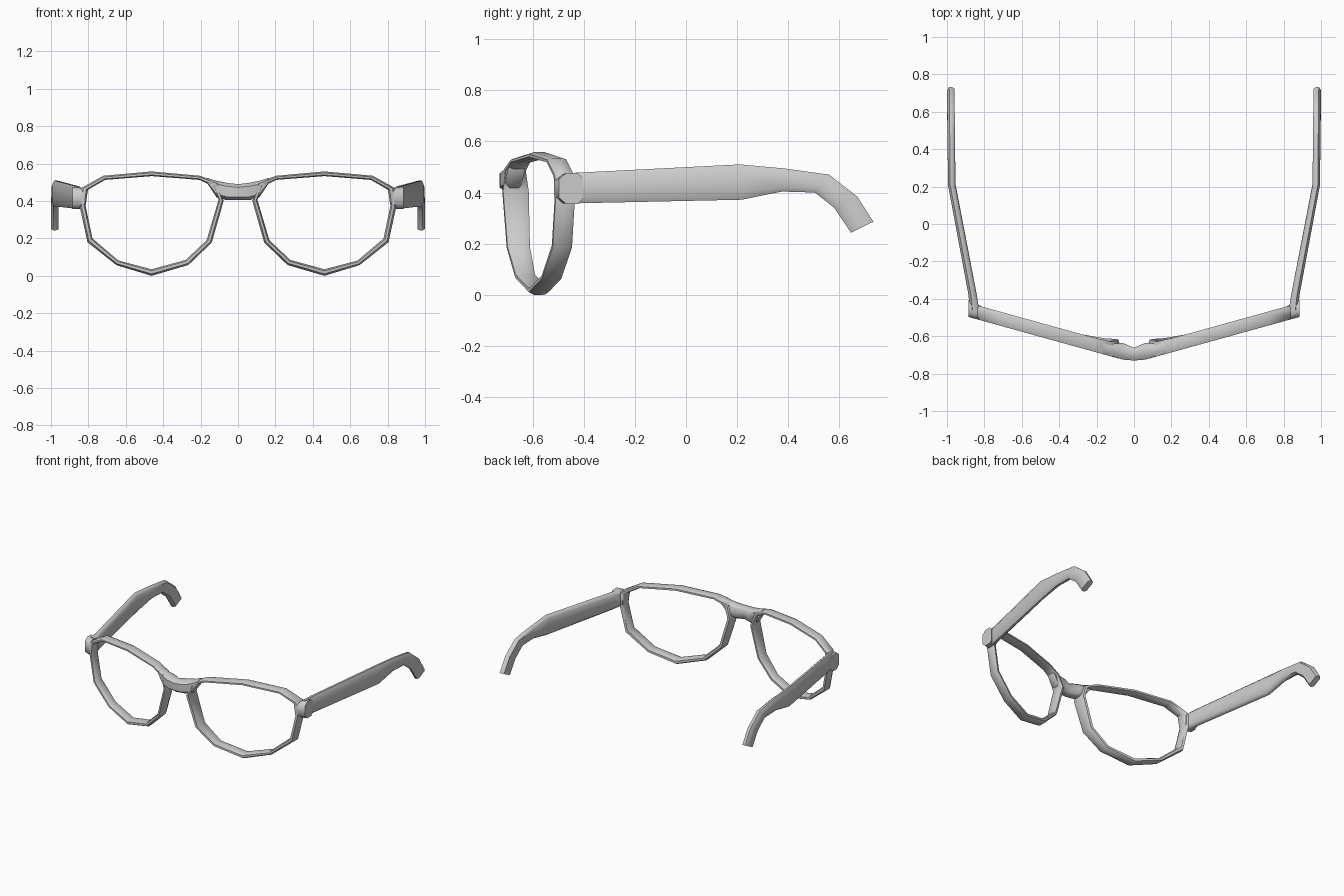
import bpy, bmesh

if "Cube" in bpy.data.objects:
    bpy.data.objects.remove(bpy.data.objects["Cube"])

FRONT, SLOPE, DEPTH = -0.742, 0.277, 0.075


def front_y(x):
    """Front surface of the swept-back lens plane."""
    return FRONT + SLOPE * abs(x)


def loft(name, rings, closed=False, mirror=True):
    """Skin a list of equal-length rings into one mesh."""
    bm = bmesh.new()
    vs = [[bm.verts.new(p) for p in r] for r in rings]
    n, m = len(rings), len(rings[0])
    for i in range(n if closed else n - 1):
        a, b = vs[i], vs[(i + 1) % n]
        for j in range(m):
            k = (j + 1) % m
            bm.faces.new((a[j], a[k], b[k], b[j]))
    if not closed:
        bm.faces.new(vs[0])
        bm.faces.new(vs[-1])
    bmesh.ops.recalc_face_normals(bm, faces=bm.faces[:])
    me = bpy.data.meshes.new(name)
    bm.to_mesh(me)
    bm.free()
    ob = bpy.data.objects.new(name, me)
    bpy.context.collection.objects.link(ob)
    bpy.ops.object.select_all(action='DESELECT')
    ob.select_set(True)
    bpy.context.view_layer.objects.active = ob
    bpy.ops.object.shade_smooth_by_angle(angle=0.85)
    if mirror:
        ob.modifiers.new("Mirror", 'MIRROR').use_mirror_merge = False
    return ob


# Lens rim: outer x, z, inner x, z, extra depth at the nose
outline = [
    (.462, .558, .462, .533, 0), (.72, .535, .71, .513, 0),
    (.837, .470, .802, .460, 0), (.847, .374, .815, .374, 0),
    (.805, .180, .778, .200, 0), (.650, .057, .640, .082, 0),
    (.462, .000, .462, .035, 0), (.265, .058, .280, .085, 0),
    (.140, .178, .168, .190, .012), (.077, .400, .104, .406, .025),
    (.105, .500, .136, .480, .005), (.206, .535, .206, .513, 0)]
# Rim section: share of the way inward, share of the depth
section = [(.3, 0), (.75, 0), (1, .25), (1, .8), (.75, 1), (.25, 1), (0, .8), (0, .25)]
rings = []
for ox, oz, ix, iz, extra in outline:
    ring = []
    for s, d in section:
        x = ox + (ix - ox) * s
        ring.append((x, front_y(x) + d * (DEPTH + extra), oz + (iz - oz) * s))
    rings.append(ring)
loft("lens_rim", rings, closed=True)


def block_ring(x, y0, y1, top, bottom):
    """Chamfered upright section at a given x."""
    h = top - bottom
    return [(x, y0 + (y1 - y0) * a, bottom + h * b) for a, b in
            [(.3, 0), (.8, 0), (1, .15), (1, .85), (.8, 1), (.3, 1), (0, .8), (0, .2)]]


# Bridge between the rims
half = [(.165, -.693, -.63, .524, .495), (.115, -.709, -.64, .508, .42),
        (.06, -.725, -.636, .497, .404), (0, -.730, -.662, .490, .404)]
right = [block_ring(*h) for h in half]
left = [block_ring(-h[0], *h[1:]) for h in half[-2::-1]]
loft("bridge", right + left, mirror=False)

# End piece joining rim and arm
loft("end_piece", [block_ring(.818, front_y(.818), -.438, .465, .368),
                   block_ring(.855, front_y(.855), -.425, .472, .358),
                   block_ring(.886, front_y(.886), -.405, .476, .356)])

# Temple arm: outer x, width, top y, z, bottom y, z
stations = [(.878, .050, -.46, .476, -.46, .357), (.885, .045, -.38, .480, -.38, .359),
            (.995, .040, .21, .510, .218, .372), (.996, .040, .386, .494, .375, .404),
            (.998, .040, .56, .470, .504, .400), (.999, .040, .67, .384, .58, .340),
            (1.0, .040, .733, .286, .645, .243)]
arm_section = [(1, .12), (.65, 0), (.3, 0), (0, .2), (0, .8), (.3, 1), (.65, 1), (1, .88)]
rings = []
for xo, w, ty, tz, by, bz in stations:
    rings.append([(xo - w * s, ty + (by - ty) * t, tz + (bz - tz) * t)
                  for s, t in arm_section])
loft("temple_arm", rings)
